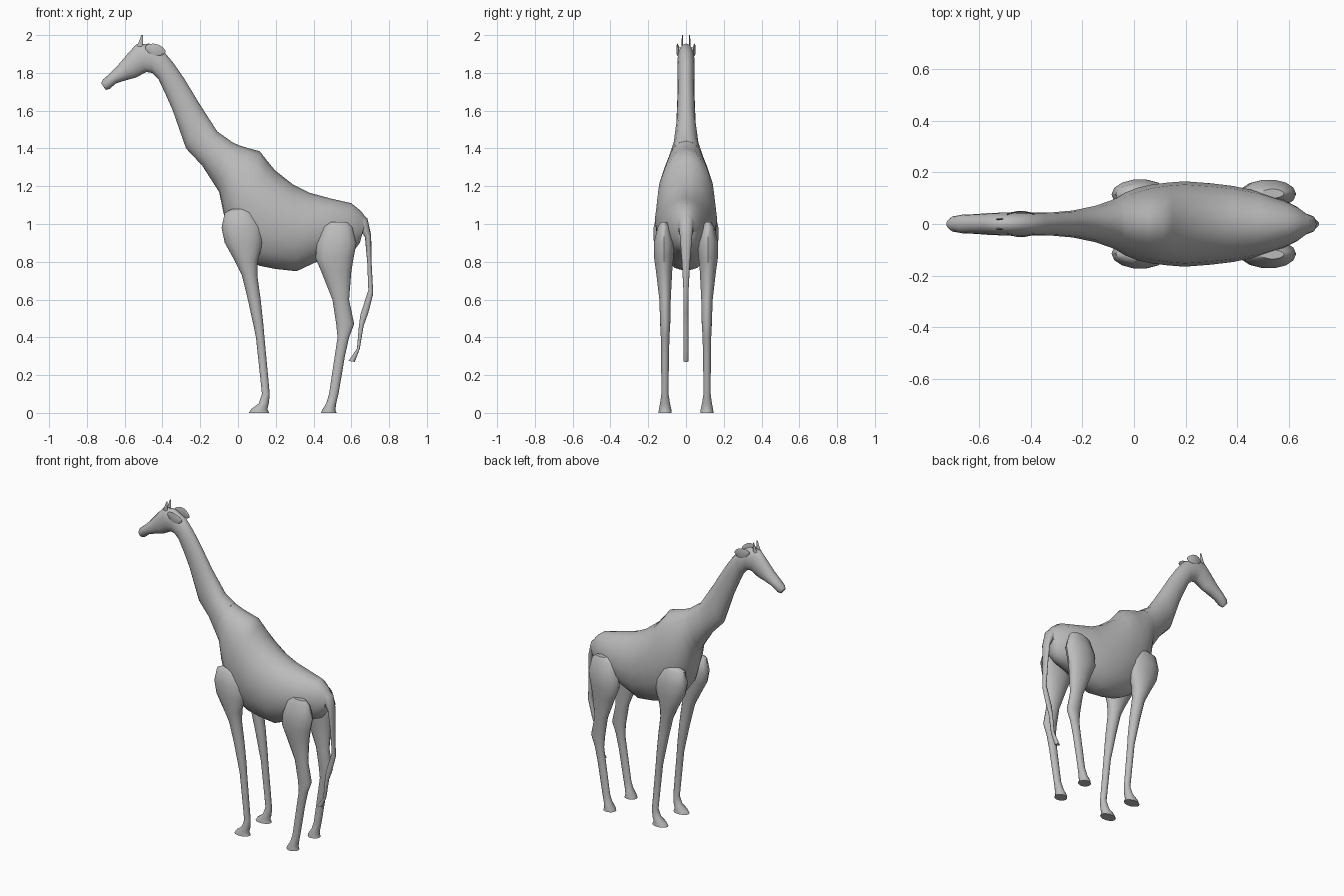
import bpy, bmesh, math
from mathutils import Vector

hide = bpy.data.materials.new("grey_hide")
hide.diffuse_color = (0.5, 0.5, 0.5, 1)


def loft(name, stations, sides=16):
    """Skin oval rings; each station is (point a xz, point b xz, centre y, half width y)."""
    bm = bmesh.new()
    rings = []
    for ax, az, bx, bz, cy, hw in stations:
        a, b = Vector((ax, cy, az)), Vector((bx, cy, bz))
        mid, half = (a + b) / 2, (a - b) / 2
        rings.append([bm.verts.new(mid + half * math.cos(t) + Vector((0, hw * math.sin(t), 0)))
                      for t in (2 * math.pi * i / sides for i in range(sides))])
    for r, s in zip(rings, rings[1:]):
        for i in range(sides):
            j = (i + 1) % sides
            bm.faces.new((r[i], r[j], s[j], s[i]))
    bm.faces.new(rings[0][::-1])
    bm.faces.new(rings[-1])
    bmesh.ops.recalc_face_normals(bm, faces=bm.faces)
    mesh = bpy.data.meshes.new(name)
    bm.to_mesh(mesh)
    bm.free()
    obj = bpy.data.objects.new(name, mesh)
    bpy.context.collection.objects.link(obj)
    mesh.materials.append(hide)
    bpy.ops.object.select_all(action='DESELECT')
    obj.select_set(True)
    bpy.context.view_layer.objects.active = obj
    bpy.ops.object.shade_smooth_by_angle(angle=math.radians(45))
    return obj


# Head and neck: top x, z, bottom x, z, half width
neck = [(-.725, 1.745, -.70, 1.71, .018), (-.715, 1.765, -.68, 1.715, .03),
        (-.68, 1.795, -.645, 1.745, .036), (-.64, 1.835, -.59, 1.762, .038),
        (-.585, 1.90, -.54, 1.775, .042), (-.54, 1.95, -.485, 1.805, .044),
        (-.47, 1.955, -.455, 1.80, .044), (-.39, 1.91, -.42, 1.765, .044),
        (-.34, 1.85, -.385, 1.69, .044), (-.285, 1.77, -.345, 1.60, .045),
        (-.20, 1.63, -.275, 1.40, .052), (-.11, 1.49, -.19, 1.31, .07),
        (-.04, 1.44, -.10, 1.17, .098)]
loft("head_and_neck", [(a, b, c, d, 0, w) for a, b, c, d, w in neck])

# Trunk, from neck base to rump
trunk = [(-.09, 1.475, -.16, 1.265, .076), (-.035, 1.435, -.10, 1.17, .10),
         (.01, 1.415, -.075, 1.05, .122), (.06, 1.40, -.035, .92, .14),
         (.115, 1.385, .03, .83, .153), (.15, 1.34, .11, .78, .16),
         (.195, 1.285, .20, .762, .165), (.29, 1.21, .31, .75, .157),
         (.38, 1.165, .385, .785, .147), (.49, 1.135, .46, .82, .128),
         (.60, 1.11, .56, .84, .092), (.65, 1.07, .615, .86, .065),
         (.68, 1.03, .645, .90, .04)]
loft("trunk", [(a, b, c, d, 0, w) for a, b, c, d, w in trunk])

# Tail: two bent segments hanging behind the rump
tail = [(.63, 1.07, .61, 1.0, .045), (.685, 1.03, .645, .97, .04),
        (.705, .94, .672, .93, .032), (.707, .80, .684, .80, .022),
        (.716, .63, .69, .65, .013), (.69, .53, .648, .52, .013),
        (.665, .46, .64, .46, .013), (.645, .34, .63, .34, .013),
        (.618, .27, .585, .275, .013)]
loft("tail", [(a, b, c, d, 0, w) for a, b, c, d, w in tail], 12)

# Legs: z, front x, back x, inner y, outer y
front_leg = [(1.08, -.03, .06, .10, .135), (1.06, -.07, .09, .075, .155),
             (.98, -.087, .132, .055, .173), (.90, -.07, .132, .06, .172),
             (.81, -.02, .105, .07, .162), (.73, .02, .102, .075, .15),
             (.60, .052, .12, .08, .142), (.46, .083, .135, .083, .137),
             (.40, .095, .14, .088, .133), (.10, .127, .168, .093, .13),
             (.05, .11, .163, .085, .138), (.02, .07, .155, .078, .143),
             (0, .057, .165, .075, .146)]
hind_leg = [(1.01, .49, .58, .10, .135), (.985, .45, .605, .085, .15),
            (.90, .417, .627, .06, .172), (.82, .41, .612, .065, .17),
            (.75, .44, .60, .072, .16), (.60, .50, .588, .08, .142),
            (.47, .52, .615, .083, .137), (.40, .527, .588, .087, .134),
            (.30, .512, .566, .09, .132), (.10, .482, .532, .092, .131),
            (.05, .467, .52, .084, .138), (.015, .445, .515, .076, .145),
            (0, .44, .522, .075, .146)]
for side, s in (("left", -1), ("right", 1)):
    for part, rows in (("front_leg", front_leg), ("hind_leg", hind_leg)):
        loft(f"{part}_{side}", [(f, z, b, z, s * (i + o) / 2, (o - i) / 2)
                                for z, f, b, i, o in rows], 14)
    # Ears: thin oval plates lying along the head
    loft(f"ear_{side}", [(-.49 + .105 * t, 1.933 - .02 * t + h, -.49 + .105 * t, 1.933 - .02 * t - h,
                          s * (.038 + .01 * math.sin(math.pi * t)), .003)
                         for t, h in ((0, .008), (.15, .022), (.4, .03), (.65, .03), (.88, .02), (1, .006))], 8)
    # Small horns on the crown
    loft(f"horn_{side}", [(-.54, 1.93, -.505, 1.93, s * .019, .004),
                          (-.525, 1.965, -.503, 1.965, s * .019, .004),
                          (-.512, 2.0, -.504, 2.0, s * .019, .003)], 8)
